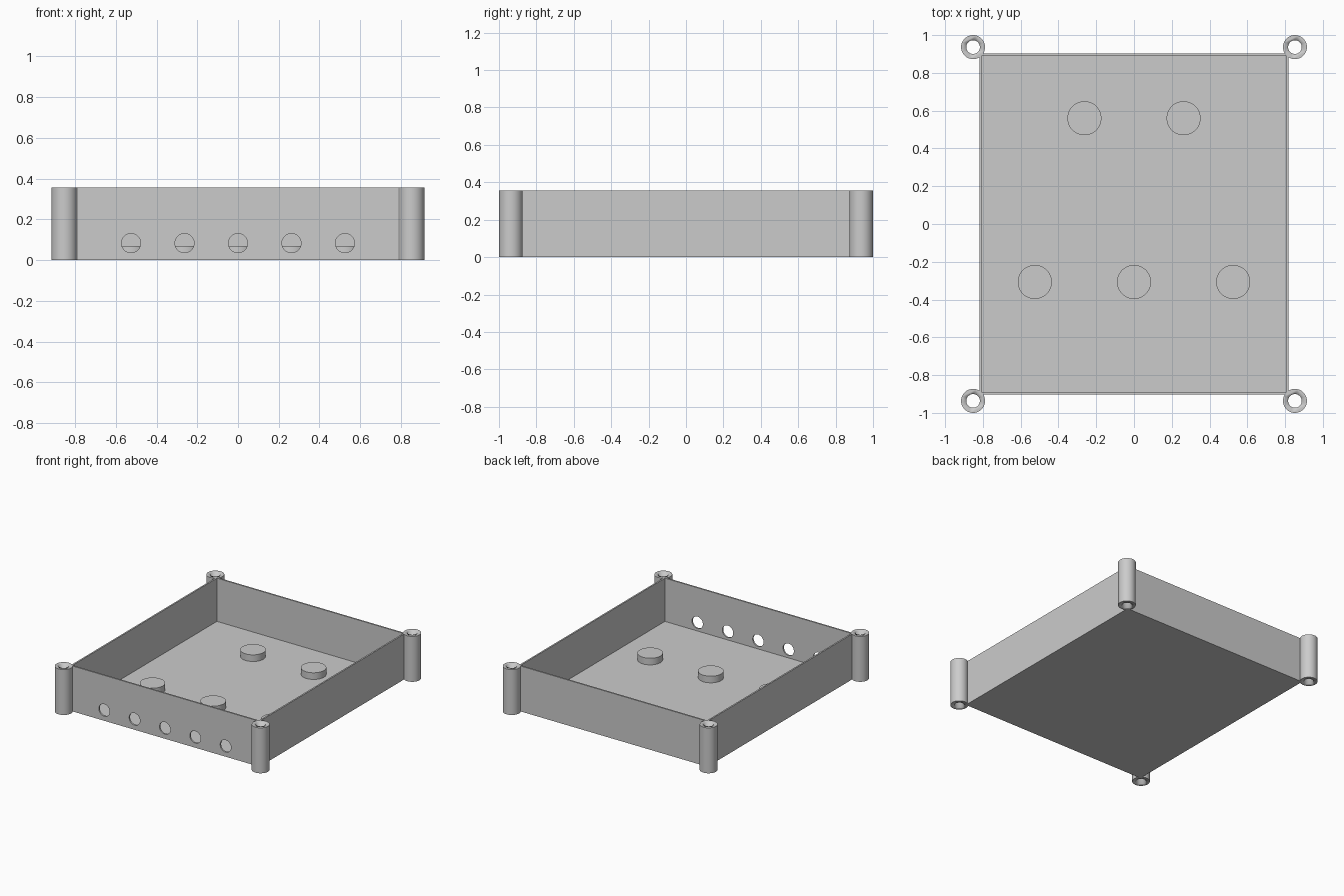
import bpy
import bmesh
from math import radians

if "Cube" in bpy.data.objects:
    bpy.data.objects.remove(bpy.data.objects["Cube"], do_unlink=True)

HEIGHT, WALL = 0.355, 0.017
HALF_X, HALF_Y = 0.818, 0.903

grey = bpy.data.materials.new("plain grey")
grey.use_nodes = True
colour = (0.6, 0.6, 0.6, 1)
grey.diffuse_color = colour
grey.node_tree.nodes["Principled BSDF"].inputs["Base Color"].default_value = colour


def box(name, size, centre):
    bpy.ops.mesh.primitive_cube_add(size=1, location=centre)
    ob = bpy.context.object
    ob.name = name
    ob.scale = size
    bpy.ops.object.transform_apply(location=False, rotation=False, scale=True)
    ob.data.materials.append(grey)
    return ob


def cylinder(name, radius, depth, centre, tilt=0):
    bpy.ops.mesh.primitive_cylinder_add(vertices=48, radius=radius, depth=depth,
                                        location=centre, rotation=(tilt, 0, 0))
    ob = bpy.context.object
    ob.name = name
    ob.data.materials.append(grey)
    bpy.ops.object.shade_smooth_by_angle(angle=radians(30))
    return ob


def cut(target, cutter):
    mod = target.modifiers.new("cut", 'BOOLEAN')
    mod.operation = 'DIFFERENCE'
    mod.solver = 'EXACT'
    mod.object = cutter
    cutter.hide_render = True
    cutter.hide_set(True)


# Open tray: thin floor and four thin walls
tray = box("tray", (2 * HALF_X, 2 * HALF_Y, HEIGHT), (0, 0, HEIGHT / 2))
bm = bmesh.new()
bm.from_mesh(tray.data)
top = max(bm.faces, key=lambda f: f.calc_center_median().z)
bmesh.ops.inset_region(bm, faces=[top], thickness=WALL)
pocket = bmesh.ops.extrude_discrete_faces(bm, faces=[top])["faces"][0]
bmesh.ops.translate(bm, verts=pocket.verts, vec=(0, 0, WALL - HEIGHT))
bmesh.ops.recalc_face_normals(bm, faces=bm.faces)
bm.to_mesh(tray.data)
bm.free()

# Row of round holes through the front wall
for i in range(-2, 3):
    cut(tray, cylinder("hole_cutter", 0.047, 0.1, (i * 0.2625, -HALF_Y, 0.083), radians(90)))

# Hollow screw posts on the corners
for sx in (-1, 1):
    for sy in (-1, 1):
        centre = (sx * 0.852, sy * 0.9365, HEIGHT / 2)
        post = cylinder("corner_post", 0.0635, HEIGHT, centre)
        cut(post, cylinder("bore_cutter", 0.036, HEIGHT * 2, centre))

# Round pegs standing on the floor
for x, y in ((-0.525, -0.307), (0, -0.307), (0.525, -0.307), (-0.2625, 0.56), (0.2625, 0.56)):
    cylinder("floor_peg", 0.09, 0.06, (x, y, 0.039))
